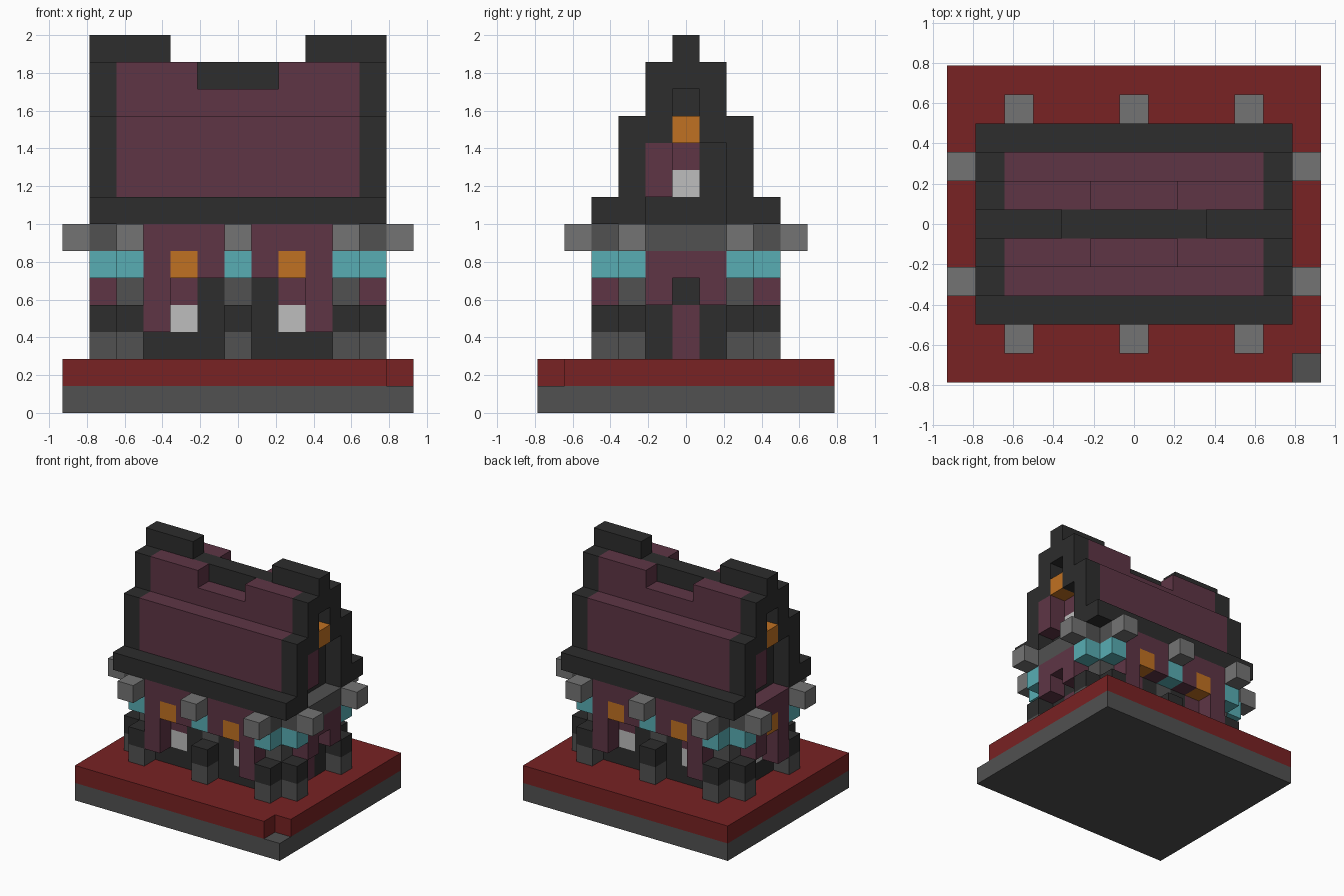
import bpy, bmesh, math
from mathutils import Vector

old = bpy.data.objects.get("Cube")
if old:
    bpy.data.objects.remove(old, do_unlink=True)

U = 1 / 7  # edge of one block
HEX = {"charcoal": "2d2d2d", "dark grey": "515151", "light grey": "747474",
       "plum": "5e3545", "brick red": "782223", "teal": "58aeb4",
       "amber": "c07122", "pale grey": "bdbdbd"}


def linear(v):
    return v / 12.92 if v < 0.04045 else ((v + 0.055) / 1.055) ** 2.4


def make_material(name, code):
    m = bpy.data.materials.new(name)
    m.use_nodes = True
    rgb = [linear(c / 255) for c in bytes.fromhex(code)]
    m.diffuse_color = (*rgb, 1)
    m.node_tree.nodes["Principled BSDF"].inputs["Base Color"].default_value = (*rgb, 1)
    return m


MATS = {n: make_material(n, c) for n, c in HEX.items()}
ORDER = list(MATS)
blocks = {}  # cell -> (part, colour)


def span(v):
    return range(v[0], v[1] + 1) if isinstance(v, tuple) else (v,)


def fill(part, colour, x, y, z):
    """Fill a box of blocks; a later box replaces an earlier one."""
    for i in span(x):
        for j in span(y):
            for k in span(z):
                blocks[i, j, k] = (part, colour)


def carve(x, y, z):
    for i in span(x):
        for j in span(y):
            for k in span(z):
                blocks.pop((i, j, k), None)


# Ground slabs, with one chipped corner
fill("base_slab", "dark grey", (-6, 6), (-5, 5), 0)
fill("ground", "brick red", (-6, 6), (-5, 5), 1)
carve(6, -5, 1)

# Walls
fill("walls", "charcoal", (-4, 4), (-2, 2), (2, 3))
fill("walls", "plum", (-4, 4), (-2, 2), (4, 6))
for sy in (-1, 1):
    for sx in (-1, 1):
        fill("walls", "charcoal", sx, 2 * sy, 4)
        fill("walls", "dark grey", 4 * sx, 2 * sy, 4)
        fill("lower_windows", "pale grey", 2 * sx, 2 * sy, 3)
    fill("walls", "dark grey", 0, 2 * sy, 4)


# Posts: footing, post, teal lantern, beam and outer bracket
def post(x, y, dx, dy):
    fill("post_footings", "dark grey", x, y, 2)
    fill("posts", "charcoal", x, y, 3)
    fill("lanterns", "teal", x, y, 5)
    fill("beams", "dark grey", x, y, 6)
    fill("brackets", "light grey", x + dx, y + dy, 6)


for s in (-1, 1):
    for x in (-4, 0, 4):
        post(x, 3 * s, 0, s)
    for y in (-2, 2):
        post(5 * s, y, s, 0)

# Front and back bays with a leg at the outer end
for sy in (-1, 1):
    for sx in (-1, 1):
        a, b = sorted((sx, 3 * sx))
        fill("bays", "plum", (a, b), 3 * sy, (5, 6))
        fill("bays", "plum", 3 * sx, 3 * sy, (3, 4))
        fill("bay_windows", "amber", 2 * sx, 3 * sy, 5)

# Door side, with a canopy
fill("door", "plum", 4, 0, (2, 3))
fill("walls", "charcoal", 4, 0, 4)
fill("door_surround", "plum", 5, (-1, 1), (4, 5))
carve(5, 0, 4)
fill("canopy", "dark grey", 5, (-1, 1), 6)

# Opposite side bay
fill("side_bay", "plum", -5, (-1, 1), (4, 6))
carve(-5, 0, 4)
fill("side_bay", "plum", -5, -1, 3)
fill("bay_windows", "amber", -5, 0, 5)
fill("lower_windows", "pale grey", -4, 0, 3)

# Roof: eave, two purple tiers, ridge
fill("eave", "charcoal", (-5, 5), (-3, 3), 7)
fill("roof", "plum", (-4, 4), (-2, 2), (8, 10))
fill("roof", "plum", (-4, 4), (-1, 1), (11, 12))
for sy in (-1, 1):
    carve((-1, 1), sy, 12)
fill("ridge", "charcoal", (-4, 4), 0, (11, 12))

# Gables with a niche, a leg and windows; each end is turned half round
for s in (-1, 1):
    x, w = 5 * s, 4 * s
    fill("gables", "charcoal", x, (-2, 2), (8, 10))
    fill("gables", "charcoal", x, (-1, 1), (11, 12))
    carve(x, (-1, 1), (7, 9))
    carve(x, 0, 11)
    fill("gable_legs", "plum", x, -s, (8, 9))
    fill("gable_windows", "amber", x, 0, 10)
    fill("gable_walls", "charcoal", w, s, (8, 9))
    fill("lower_windows", "pale grey", w, 0, 8)
    a, b = sorted((3 * s, x))
    fill("ridge_caps", "charcoal", (a, b), 0, 13)

# Turn every part into a mesh of its exposed faces
AXES = [Vector(v) for v in ((1, 0, 0), (0, 1, 0), (0, 0, 1))]
for part in sorted({p for p, c in blocks.values()}):
    bm = bmesh.new()
    for cell, (name, colour) in blocks.items():
        if name != part:
            continue
        centre = Vector(cell) + Vector((0, 0, 0.5))
        for i, axis in enumerate(AXES):
            for s in (-1, 1):
                n = axis * s
                if tuple(int(c) for c in Vector(cell) + n) in blocks:
                    continue
                p, q = AXES[(i + 1) % 3] / 2, AXES[(i + 2) % 3] * s / 2
                mid = centre + n / 2
                corners = (mid - p - q, mid + p - q, mid + p + q, mid - p + q)
                face = bm.faces.new([bm.verts.new(c * U) for c in corners])
                face.material_index = ORDER.index(colour)
    bmesh.ops.remove_doubles(bm, verts=bm.verts, dist=U / 100)
    bmesh.ops.dissolve_limit(bm, angle_limit=math.radians(1), verts=bm.verts,
                             edges=bm.edges, delimit={"MATERIAL"})
    mesh = bpy.data.meshes.new(part)
    bm.to_mesh(mesh)
    bm.free()
    for n in ORDER:
        mesh.materials.append(MATS[n])
    bpy.context.scene.collection.objects.link(bpy.data.objects.new(part, mesh))
